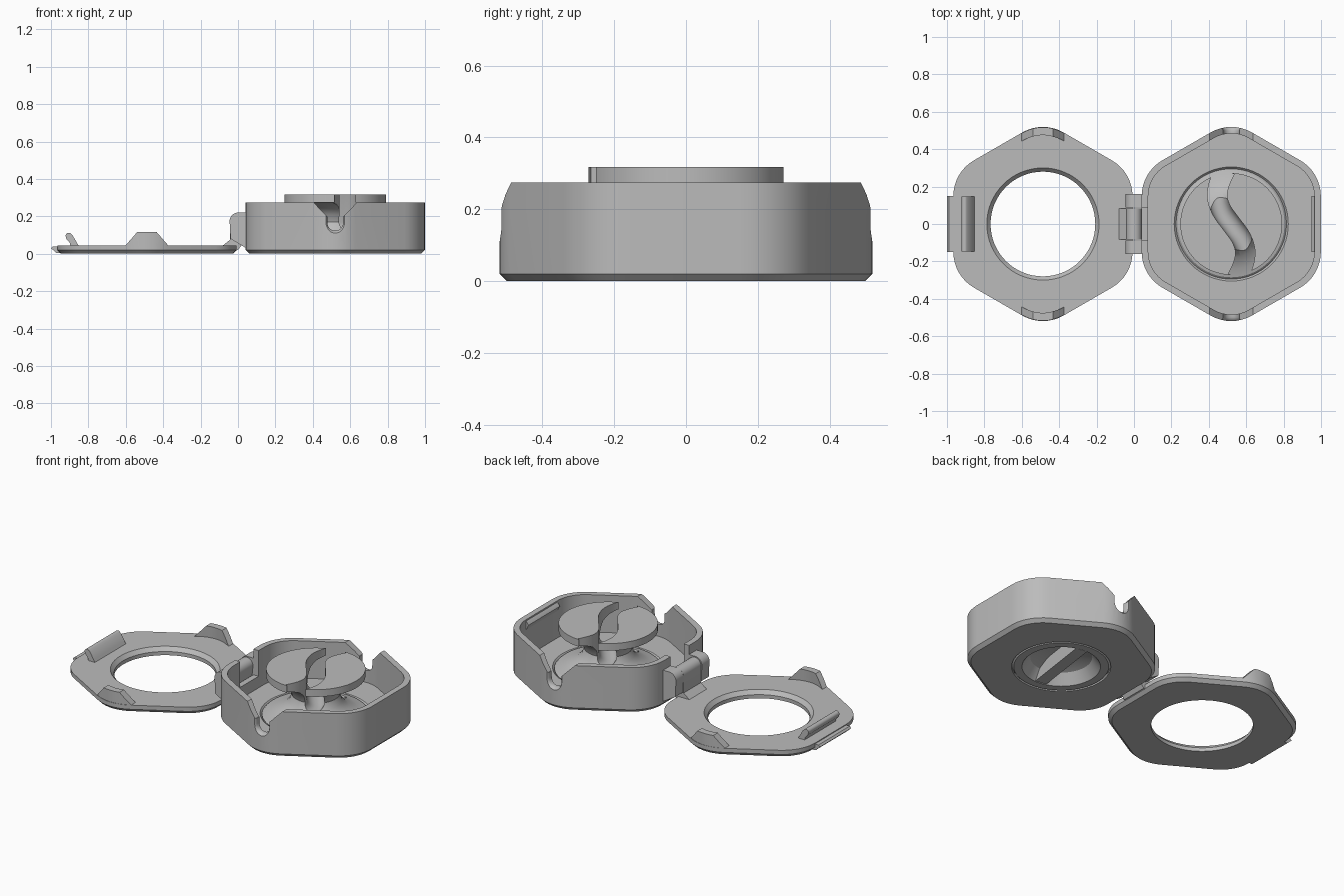
import bpy, bmesh
from math import sin, cos, pi, radians
from mathutils import Vector

if "Cube" in bpy.data.objects:
    bpy.data.objects.remove(bpy.data.objects["Cube"])

grey = bpy.data.materials.new("plain grey")
grey.use_nodes = True
grey.diffuse_color = (0.5, 0.5, 0.5, 1)
grey.node_tree.nodes["Principled BSDF"].inputs["Base Color"].default_value = grey.diffuse_color

BOX_X, LID_X = 0.52, -0.487
APOTHEM, WALL, RIM = 0.479, 0.035, 0.275


def loft(name, loops):
    """Closed solid skinned through rings of equal length."""
    bm = bmesh.new()
    rings = [[bm.verts.new(p) for p in ring] for ring in loops]
    for a, b in zip(rings, rings[1:]):
        for i in range(len(a)):
            j = (i + 1) % len(a)
            bm.faces.new((a[i], a[j], b[j], b[i]))
    bm.faces.new(rings[0])
    bm.faces.new(rings[-1])
    bmesh.ops.recalc_face_normals(bm, faces=bm.faces)
    mesh = bpy.data.meshes.new(name)
    bm.to_mesh(mesh)
    bm.free()
    mesh.materials.append(grey)
    ob = bpy.data.objects.new(name, mesh)
    bpy.context.collection.objects.link(ob)
    return ob


def hexagon(cx, z, inset=0.0):
    """Rounded hexagon with points toward front and back."""
    r = 0.22 - inset
    d = (APOTHEM - 0.22) / cos(pi / 6)
    pts = []
    for k in range(6):
        mid = pi / 2 + k * pi / 3
        for s in range(9):
            a = mid - pi / 6 + s * pi / 24
            pts.append((cx + d * cos(mid) + r * cos(a), d * sin(mid) + r * sin(a), z))
    return pts


def lathe(name, cx, profile, n=64):
    return loft(name, [[(cx + r * cos(2 * pi * i / n), r * sin(2 * pi * i / n), z)
                        for i in range(n)] for r, z in profile])


def prism(name, xz, y0, y1):
    return loft(name, [[(x, y, z) for x, z in xz] for y in (y0, y1)])


def block(name, x0, x1, y0, y1, z0, z1):
    return prism(name, [(x0, z0), (x1, z0), (x1, z1), (x0, z1)], y0, y1)


def arc(cx, cz, r, a0, a1, n=10):
    return [(cx + r * cos(radians(a0 + (a1 - a0) * i / n)),
             cz + r * sin(radians(a0 + (a1 - a0) * i / n))) for i in range(n + 1)]


def combine(ob, tool, how="DIFFERENCE"):
    mod = ob.modifiers.new("cut", "BOOLEAN")
    mod.operation, mod.object, mod.solver = how, tool, "EXACT"
    graph = bpy.context.evaluated_depsgraph_get()
    mesh = bpy.data.meshes.new_from_object(ob.evaluated_get(graph))
    ob.modifiers.clear()
    ob.data = mesh
    bpy.data.objects.remove(tool)


# Box body with open top and a conical seat for the spool
box = loft("box_body", [hexagon(BOX_X, 0, 0.02), hexagon(BOX_X, 0.02), hexagon(BOX_X, RIM),
                        hexagon(BOX_X, RIM, WALL), hexagon(BOX_X, 0.05, WALL)])
combine(box, lathe("seat_cutter", BOX_X, [(0.275, -0.02), (0.27, 0.01), (0.305, 0.05), (0.305, 0.08)]))

# Cord slots with flared outer lips, and V notches above them
for s in (-1, 1):
    loops = []
    for y, r in ((0.4, 0.042), (0.5, 0.042), (0.51, 0.046), (0.53, 0.066)):
        ring = [(BOX_X + r, 0.4)] + arc(BOX_X, 0.165, r, 0, -180, 14) + [(BOX_X - r, 0.4)]
        loops.append([(x, s * y, z) for x, z in ring])
    combine(box, loft("slot_cutter", loops))
    vee = [(BOX_X - 0.14, 0.3), (BOX_X - 0.045, 0.2), (BOX_X + 0.045, 0.2), (BOX_X + 0.14, 0.3)]
    combine(box, prism("notch_cutter", vee, s * 0.4, s * 0.6))
combine(box, block("hinge_cutter", 0.0, 0.08, -0.088, 0.088, 0.12, 0.4))

# Latch ridge inside the box
prism("latch_ridge", [(0.97, 0.27), (0.962, 0.265), (0.948, 0.245), (0.962, 0.215), (0.97, 0.21)], -0.15, 0.15)

# Hinge knuckles on the box and the arm between them on the lid
for side, s in (("front", -1), ("back", 1)):
    knuckle = [(0.06, 0.22)] + arc(0.0, 0.175, 0.045, 90, 180) + [(-0.04, 0.08), (0.06, 0.02)]
    prism(side + "_hinge_knuckle", knuckle, s * 0.088, s * 0.16)
arm = [(-0.08, 0.045), (-0.042, 0.075)] + arc(0.0, 0.175, 0.042, 180, 0, 14) + [(0.03, 0.06), (0.0, 0.02), (-0.08, 0.0)]
prism("lid_hinge_arm", arm, -0.083, 0.083)

# Spool: flanged hub with a domed recess underneath
spool = lathe("spool", BOX_X, [
    (0.02, 0.09), (0.1, 0.085), (0.17, 0.06), (0.215, 0.0), (0.26, 0.0), (0.295, 0.045), (0.285, 0.055),
    (0.24, 0.066), (0.18, 0.095), (0.145, 0.13), (0.132, 0.17), (0.145, 0.21), (0.18, 0.245),
    (0.225, 0.265), (0.272, 0.275), (0.272, 0.318), (0.02, 0.318)])

# S-shaped cord channel through the spool
half = [Vector(p) for p in ((0.03, 0.38), (-0.03, 0.29), (-0.066, 0.21), (-0.074, 0.14), (-0.05, 0.07))]
ctrl = half + [Vector((0, 0))] + [-p for p in reversed(half)]
path = []
for a, b, c, d in zip(ctrl, ctrl[1:], ctrl[2:], ctrl[3:]):
    for i in range(5):
        t = i / 5
        path.append((2 * b + (c - a) * t + (2 * a - 5 * b + 4 * c - d) * t ** 2
                     + (3 * b - a - 3 * c + d) * t ** 3) / 2)
path.append(ctrl[-2])
section = [(0.052, 0.4)] + arc(0, 0.17, 0.052, 0, -180) + [(-0.052, 0.4)]
loops = []
for i, p in enumerate(path):
    t = (path[min(i + 1, len(path) - 1)] - path[max(i - 1, 0)]).normalized()
    loops.append([(BOX_X + p.x - t.y * u, p.y + t.x * u, z) for u, z in section])
combine(spool, loft("channel_cutter", loops))

# Finger grip bar under the spool
bar = block("grip_bar", -0.035, 0.035, -0.21, 0.21, 0.002, 0.088)
bar.location.x = BOX_X
bar.rotation_euler.z = radians(-8)

# Lid plate with a countersunk round window
lid = loft("lid_plate", [hexagon(LID_X, 0, 0.02), hexagon(LID_X, 0.02), hexagon(LID_X, 0.045)])
combine(lid, lathe("window_cutter", LID_X, [(0.28, -0.02), (0.28, 0.022), (0.3, 0.045), (0.3, 0.08)]))

# Lid tabs that fill the box notches
for side, s in (("front", -1), ("back", 1)):
    tab = loft(side + "_lid_tab", [hexagon(LID_X, 0.04, 0.002), hexagon(LID_X, 0.115, 0.002)])
    combine(tab, loft("tab_core", [hexagon(LID_X, 0.0, WALL), hexagon(LID_X, 0.2, WALL + 0.015)]))
    trapezoid = [(LID_X - 0.118, 0.04), (LID_X - 0.05, 0.118), (LID_X + 0.05, 0.118), (LID_X + 0.118, 0.04)]
    combine(tab, prism("tab_shape", trapezoid, s * 0.3, s * 0.6), "INTERSECT")

# Latch hook and thumb lip on the lid
hook = [(-0.85, 0.04), (-0.862, 0.06), (-0.885, 0.1)] + arc(-0.905, 0.095, 0.017, 30, 180, 8) + [(-0.918, 0.08), (-0.9, 0.06), (-0.895, 0.04)]
prism("latch_hook", hook, -0.148, 0.148)
lip = [(-0.94, 0.04), (-0.99, 0.04), (-1.0, 0.03), (-0.97, 0.003), (-0.94, 0.003)]
prism("thumb_lip", lip, -0.15, 0.15)

# Smooth rounded surfaces, keep hard edges
bpy.ops.object.select_all(action="DESELECT")
for ob in bpy.context.collection.objects:
    if ob.type == "MESH" and grey.name in ob.data.materials:
        ob.select_set(True)
        bpy.context.view_layer.objects.active = ob
bpy.ops.object.shade_smooth_by_angle(angle=radians(30))
